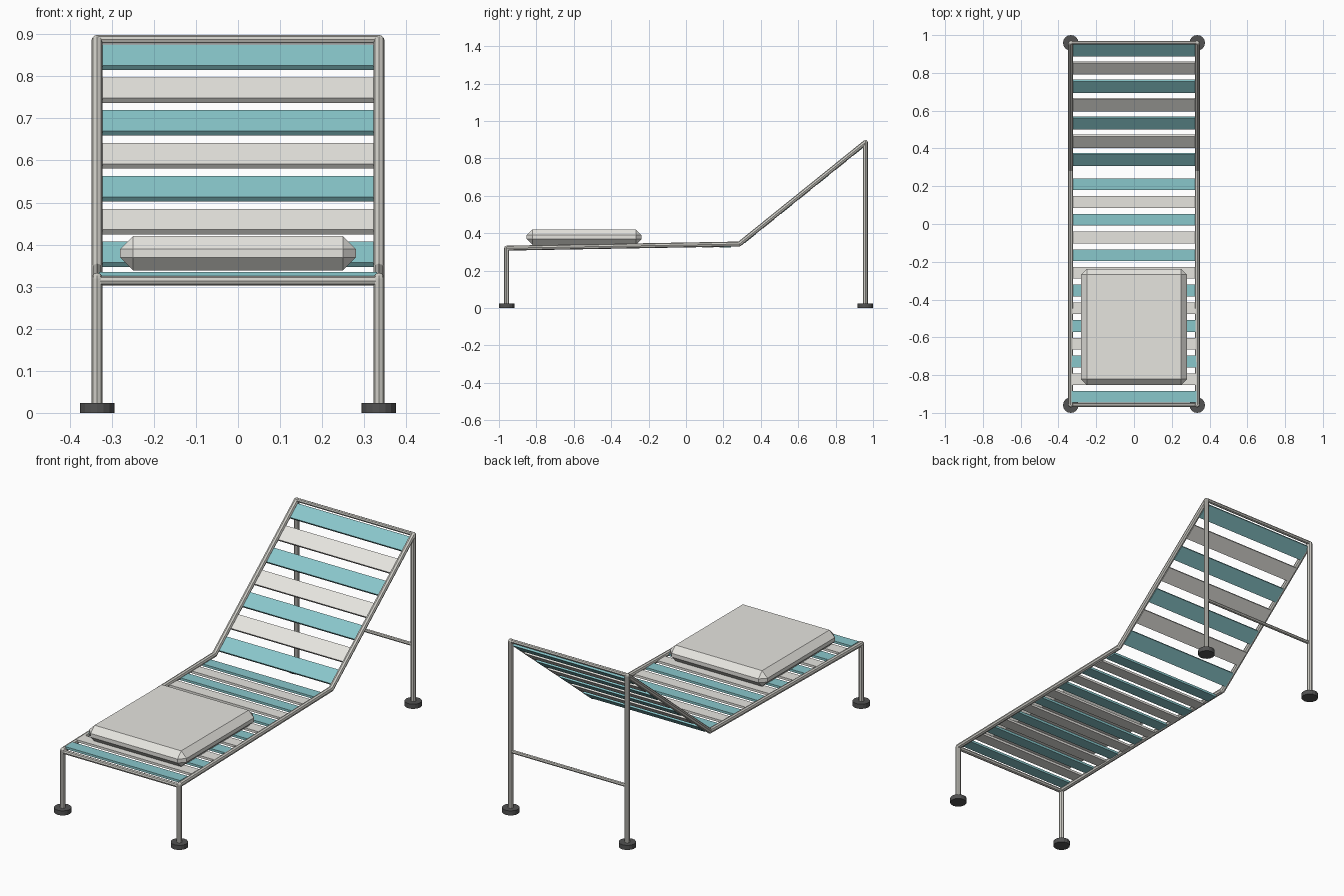
import bpy, math
from mathutils import Vector

if "Cube" in bpy.data.objects:
    bpy.data.objects.remove(bpy.data.objects["Cube"])


def material(name, rgb):
    m = bpy.data.materials.new(name)
    m.diffuse_color = (*rgb, 1)
    m.use_nodes = True
    m.node_tree.nodes["Principled BSDF"].inputs["Base Color"].default_value = m.diffuse_color
    return m


METAL = material("grey_metal", (0.62, 0.61, 0.565))
RUBBER = material("dark_rubber", (0.085, 0.085, 0.085))
TEAL = material("teal_fabric", (0.25, 0.57, 0.60))
CREAM = material("pale_fabric", (0.79, 0.78, 0.74))


def tube(name, a, b, r, mat=METAL, sides=8):
    a, b = Vector(a), Vector(b)
    bpy.ops.mesh.primitive_cylinder_add(vertices=sides, radius=r, depth=(b - a).length,
                                        location=(a + b) / 2)
    o = bpy.context.object
    o.rotation_euler = (b - a).to_track_quat('Z', 'Y').to_euler()
    o.name = name
    o.data.materials.append(mat)
    return o


def box(name, loc, size, mat, tilt=0):
    bpy.ops.mesh.primitive_cube_add(size=1, location=loc, rotation=(tilt, 0, 0))
    o = bpy.context.object
    o.name = name
    o.scale = size
    bpy.ops.object.transform_apply(location=False, rotation=False, scale=True)
    o.data.materials.append(mat)
    return o


X, Y, R = 0.335, 0.959, 0.0132
FRONT_Z, BEND_Y, BEND_Z, TOP_Z = 0.32, 0.285, 0.342, 0.885

# Side frames: legs, rails, joints and feet
for side, x in (("left", -X), ("right", X)):
    front, bend, top = (x, -Y, FRONT_Z), (x, BEND_Y, BEND_Z), (x, Y, TOP_Z)
    tube(side + "_front_leg", (x, -Y, 0.01), front, R)
    tube(side + "_back_leg", (x, Y, 0.01), top, R)
    tube(side + "_seat_rail", front, bend, R)
    tube(side + "_back_rail", bend, top, R)
    for label, p in (("front", front), ("bend", bend), ("top", top)):
        bpy.ops.mesh.primitive_uv_sphere_add(segments=8, ring_count=6, radius=R, location=p)
        bpy.context.object.name = f"{side}_{label}_joint"
        bpy.context.object.data.materials.append(METAL)
    for label, y in (("front", -Y), ("back", Y)):
        tube(f"{side}_{label}_foot", (x, y, 0), (x, y, 0.024), 0.041, RUBBER, 16)

# Cross bars
for name, y, z, r in (("front_bar", -Y, 0.314, 0.011), ("top_bar", Y, 0.888, 0.010),
                      ("back_brace", Y, 0.315, 0.009)):
    tube(name, (-X, y, z), (X, y, z), r)

# Seat slats
for i in range(13):
    box(f"seat_slat_{i + 1}", (0, -0.915 + i * 0.09375, 0.329), (0.66, 0.062, 0.012),
        CREAM if i % 2 else TEAL)

# Backrest slats, set just under the rail centre line
tilt = math.atan2(TOP_Z - BEND_Z, Y - BEND_Y)
for i in range(7):
    y = 0.338 + i * 0.097
    z = BEND_Z + (y - BEND_Y) * math.tan(tilt)
    box(f"back_slat_{i + 1}", (0, y + 0.003, z - 0.008), (0.66, 0.079, 0.014),
        CREAM if i % 2 else TEAL, tilt)

# Cushion with chamfered edges
cushion = box("cushion", (0, -0.545, 0.379), (0.56, 0.615, 0.082), CREAM)
bevel = cushion.modifiers.new("chamfer", 'BEVEL')
bevel.width = 0.031
bevel.segments = 1
